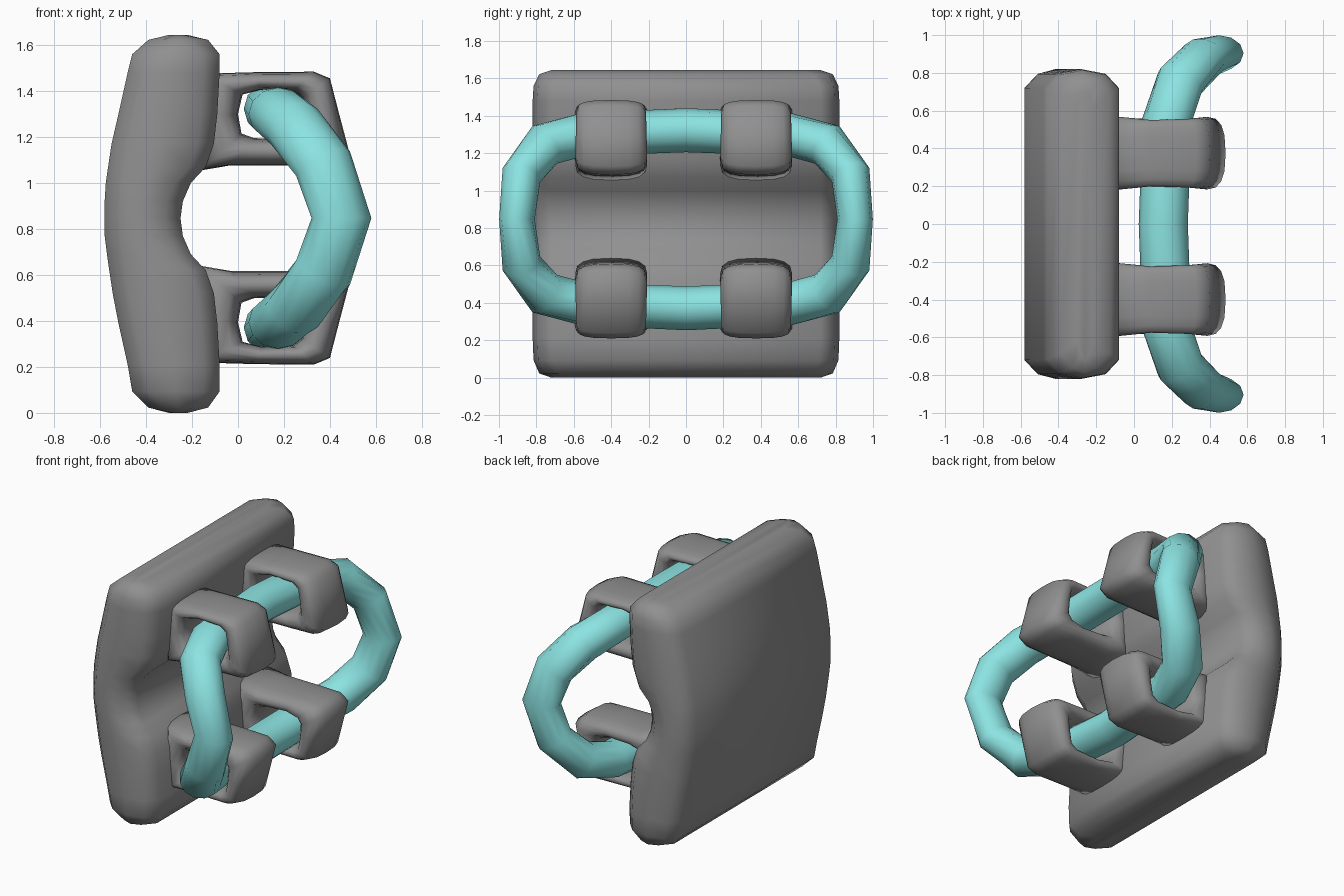
import bpy, bmesh, math
from mathutils import Vector

if "Cube" in bpy.data.objects:
    bpy.data.objects.remove(bpy.data.objects["Cube"])

MID = 0.847  # height of the mirror plane for lugs and ring


def paint(name, rgb):
    m = bpy.data.materials.new(name)
    m.diffuse_color = (*rgb, 1)
    m.use_nodes = True
    m.node_tree.nodes["Principled BSDF"].inputs["Base Color"].default_value = m.diffuse_color
    return m


grey = paint("dark_grey", (0.28, 0.28, 0.28))
teal = paint("teal", (0.26, 0.77, 0.76))


def loft(name, rings, closed, mat):
    """Skin a list of equal-length vertex rings, closing or capping the ends."""
    bm = bmesh.new()
    rows = [[bm.verts.new(p) for p in r] for r in rings]
    n = len(rows[0])
    for i in range(len(rows) - (not closed)):
        a, b = rows[i], rows[(i + 1) % len(rows)]
        for j in range(n):
            k = (j + 1) % n
            bm.faces.new((a[j], a[k], b[k], b[j]))
    if not closed:
        bm.faces.new(rows[0])
        bm.faces.new(rows[-1])
    bmesh.ops.recalc_face_normals(bm, faces=bm.faces)
    for f in bm.faces:
        f.smooth = True
    me = bpy.data.meshes.new(name)
    bm.to_mesh(me)
    bm.free()
    me.materials.append(mat)
    ob = bpy.data.objects.new(name, me)
    bpy.context.collection.objects.link(ob)


# Back plate: stations of (z, left x, right x, half depth)
stations = [(0.0, -0.30, -0.22, 0.72), (0.023, -0.39, -0.13, 0.785), (0.093, -0.46, -0.08, 0.815),
            (0.21, -0.48, -0.08, 0.82), (0.39, -0.52, -0.09, 0.82), (0.52, -0.545, -0.105, 0.82),
            (0.62, -0.56, -0.14, 0.82), (0.69, -0.57, -0.205, 0.82), (0.77, -0.58, -0.24, 0.82),
            (0.847, -0.58, -0.25, 0.82), (0.92, -0.58, -0.24, 0.82), (1.0, -0.575, -0.205, 0.82),
            (1.07, -0.565, -0.14, 0.82), (1.17, -0.55, -0.105, 0.82), (1.30, -0.52, -0.09, 0.82),
            (1.48, -0.48, -0.08, 0.82), (1.56, -0.46, -0.08, 0.815), (1.622, -0.39, -0.13, 0.785),
            (1.644, -0.30, -0.22, 0.72)]


def plate_ring(z, l, r, h):
    c = min(0.07, (r - l) * 0.25)
    half = [(l, h - 0.1), (l + c, h - 0.025), ((l + r) / 2, h), (r - c, h - 0.025), (r, h - 0.1)]
    return [(x, y, z) for x, y in half] + [(x, -y, z) for x, y in reversed(half)]


loft("back_plate", [plate_ring(*s) for s in stations], False, grey)

# Four lugs: looped brackets, given as matching outer and inner (x, z) outlines
outer = [(-0.16, 1.475), (0.08, 1.482), (0.33, 1.484), (0.40, 1.455), (0.44, 1.30), (0.485, 1.13),
         (0.42, 1.085), (0.25, 1.077), (-0.03, 1.077), (-0.16, 1.055), (-0.18, 1.28)]
inner = [(0.02, 1.385), (0.10, 1.405), (0.24, 1.40), (0.28, 1.37), (0.29, 1.30), (0.29, 1.24),
         (0.27, 1.21), (0.20, 1.19), (0.07, 1.195), (0.015, 1.215), (0.0, 1.30)]


def soft(v, e):
    return math.copysign(abs(v) ** e, v)


def lug(name, cy, upper):
    rings = []
    for (ox, oz), (ix, iz) in zip(outer, inner):
        hw = 0.17 + 0.022 * abs((ox - 0.16) / 0.32)  # slightly waisted
        ring = []
        for k in range(16):
            t = math.tau * k / 16
            f = 0.5 + 0.5 * soft(math.cos(t), 0.8)
            z = iz + (oz - iz) * f
            y = cy + hw * soft(math.sin(t), 0.72)
            ring.append((ix + (ox - ix) * f, y, z if upper else 2 * MID - z))
        rings.append(ring)
    loft(name, rings, True, grey)


for cy, side in ((0.375, "back"), (-0.40, "front")):
    lug("upper_lug_" + side, cy, True)
    lug("lower_lug_" + side, cy, False)

# Bent ring: one quarter of (x, y, height above middle, radius), mirrored round
quarter = [(0.155, 0, 0.476, 0.1175), (0.175, 0.55, 0.453, 0.115), (0.245, 0.755, 0.398, 0.12),
           (0.37, 0.88, 0.237, 0.107), (0.45, 0.904, 0, 0.095)]
down = [(x, y, -z, r) for x, y, z, r in quarter[-2::-1]]
half = quarter + down
path = half + [(x, -y, z, r) for x, y, z, r in half[-2:0:-1]]
pts = [Vector((x, y, z + MID)) for x, y, z, r in path]
rings = []
for i, p in enumerate(pts):
    tangent = (pts[(i + 1) % len(pts)] - pts[i - 1]).normalized()
    out = tangent.cross(Vector((1, 0, 0))).normalized()
    across = out.cross(tangent).normalized()
    rings.append([p + out * path[i][3] * math.cos(math.tau * k / 12)
                  + across * 0.13 * math.sin(math.tau * k / 12) for k in range(12)])
loft("bent_ring", rings, True, teal)
